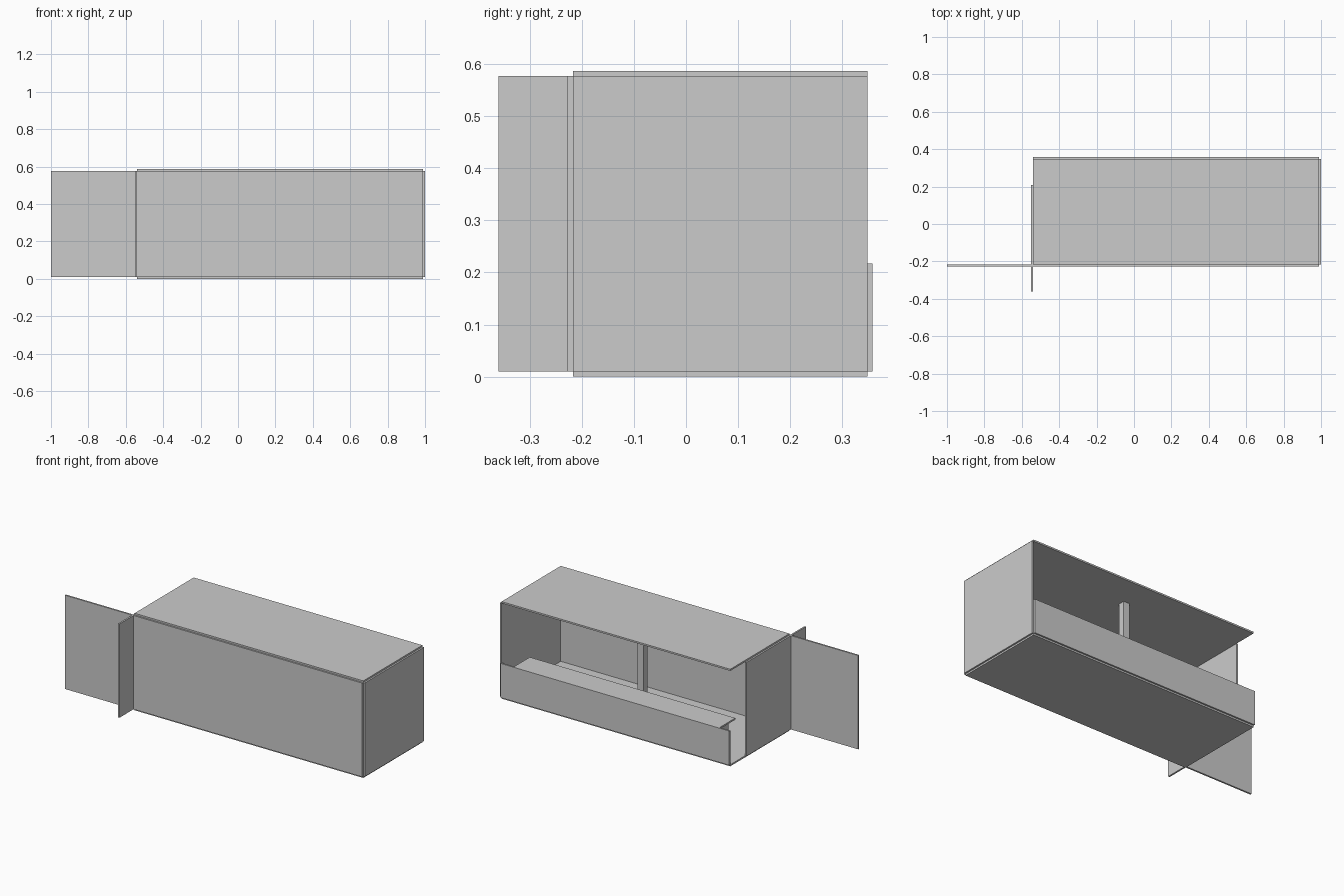
import bpy
from mathutils import Vector

if "Cube" in bpy.data.objects:
    bpy.data.objects.remove(bpy.data.objects["Cube"])


def box(name, x, y, z):
    """Axis-aligned box from (min, max) pairs."""
    lo, hi = Vector((x[0], y[0], z[0])), Vector((x[1], y[1], z[1]))
    bpy.ops.mesh.primitive_cube_add(size=1)
    ob = bpy.context.object
    ob.name = name
    size, mid = hi - lo, (lo + hi) / 2
    for v in ob.data.vertices:
        v.co = v.co * size
    ob.location = mid
    return ob


T = 0.01                      # sheet thickness
X0, X1 = -0.54, 0.99          # room length
Y0, Y1 = -0.217, 0.348        # room depth
Z0, Z1 = T, 0.577             # wall height range

# Floor and roof sheets
for name, z in (("floor", 0.0), ("roof", Z1)):
    box(name, (X0, X1), (Y0, Y1), (z, z + T))

# Walls: the front and left walls run past their shared corner
box("right_wall", (X1, X1 + T), (Y0, Y1), (Z0, Z1))
box("front_wall", (X0, X1), (Y0 - T, Y0), (Z0, Z1))
box("front_wing", (-1.0, X0 - T), (Y0 - T, Y0), (Z0, Z1))
box("left_wall", (X0 - T, X0), (-0.36, 0.208), (Z0, Z1))

# Low back wall below the long opening
box("back_wall", (X0, X1), (Y1, Y1 + T), (Z0, 0.217))

# Counter behind the low wall, on an end support at each side
box("counter", (-0.47, 0.905), (0.20, Y1), (0.207, 0.217))
for name, x in (("counter_support_left", -0.465), ("counter_support_right", 0.89)):
    box(name, (x, x + T), (0.26, Y1), (0.11, 0.207))

# Post from floor to roof
box("post", (0.17, 0.21), (0.125, 0.165), (Z0, Z1))
